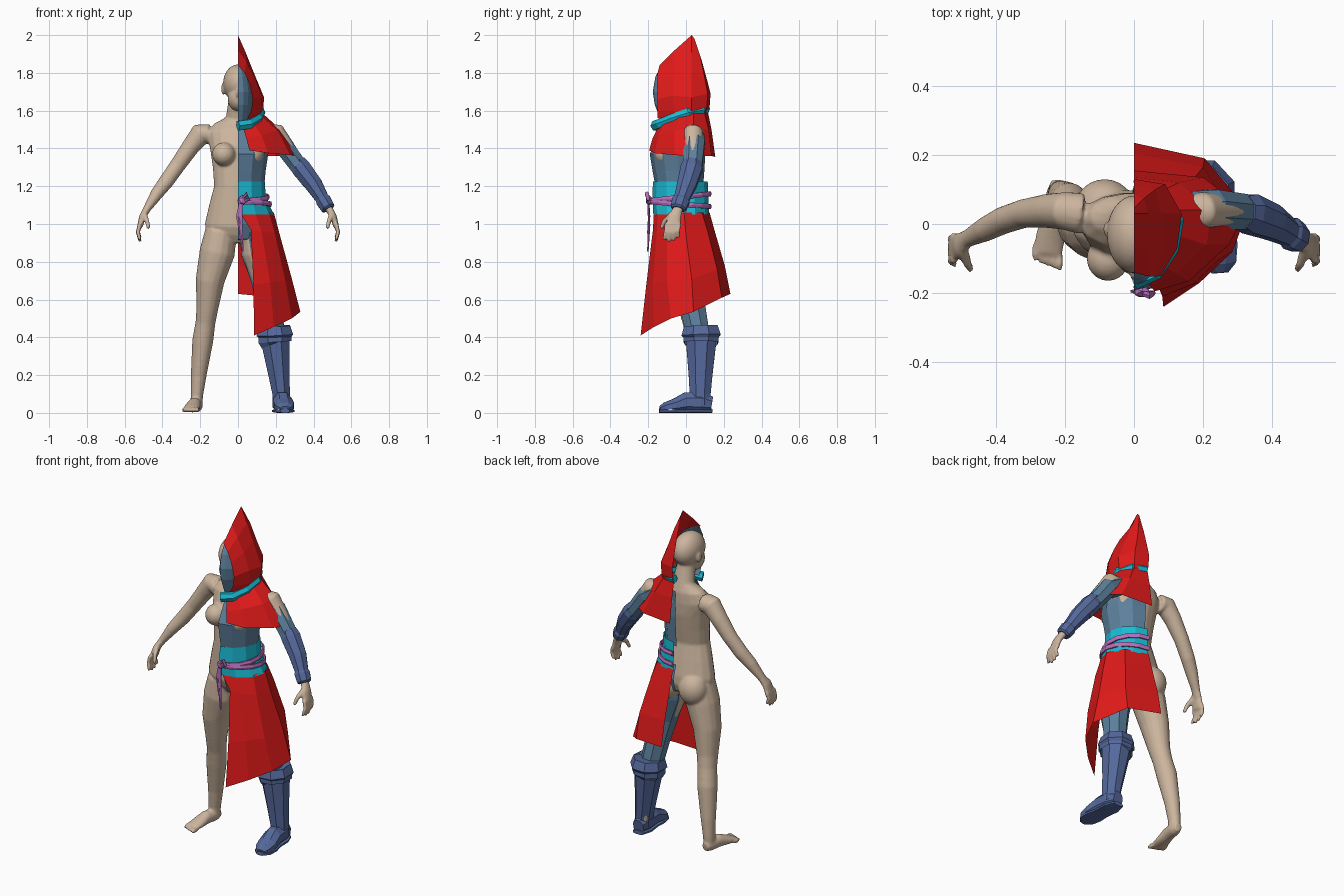
import bpy, bmesh
from math import sin, cos, pi
from mathutils import Vector, Matrix

X, Y, Z = Vector((1, 0, 0)), Vector((0, 1, 0)), Vector((0, 0, 1))


def material(name, rgb):
    m = bpy.data.materials.new(name)
    m.diffuse_color = (*rgb, 1)
    return m


SKIN = material("skin", (0.60, 0.46, 0.34))
RED = material("red_cloth", (0.75, 0.01, 0.01))
SLATE = material("slate_cloth", (0.11, 0.22, 0.34))
NAVY = material("navy_leather", (0.09, 0.14, 0.33))
CYAN = material("cyan_cloth", (0.01, 0.50, 0.66))
PINK = material("violet_cord", (0.50, 0.17, 0.52))


def add_grid(bm, rows, closed=False, caps=False):
    vs = [[bm.verts.new(p) for p in r] for r in rows]
    n = len(rows[0])
    for a, b in zip(vs, vs[1:]):
        for i in range(n if closed else n - 1):
            j = (i + 1) % n
            bm.faces.new((a[i], a[j], b[j], b[i]))
    if caps:
        bm.faces.new(vs[0])
        bm.faces.new(vs[-1])


def rings(path, n, ref, floor=False):
    """Elliptical rings square to a path of (x, y, z, radius along ref, other radius)."""
    pts = [Vector(p[:3]) for p in path]
    out = []
    for i, p in enumerate(path):
        t = (pts[min(i + 1, len(pts) - 1)] - pts[max(i - 1, 0)]).normalized()
        u = (ref - t * ref.dot(t)).normalized()
        v = t.cross(u)
        ring = []
        for k in range(n):
            a = 2 * pi * (k + 0.5) / n
            q = pts[i] + u * (p[3] * cos(a)) + v * (p[-1] * sin(a))
            if floor:
                q.z = max(q.z, 0)
            ring.append(q)
        out.append(ring)
    return out


def half_shell(levels, n, tilt=0, end=pi / 2):
    """Half ellipses on the +x side, from front to back: (z, rx, centre y, ry)."""
    out = []
    for z, rx, cy, ry in levels:
        angles = [-pi / 2 + (end + pi / 2) * k / n for k in range(n + 1)]
        out.append([(rx * cos(a), cy + ry * sin(a), z + tilt * sin(a)) for a in angles])
    return out


def finish(name, bm, mat, weld=True):
    if weld:
        bmesh.ops.remove_doubles(bm, verts=bm.verts, dist=1e-4)
    bmesh.ops.recalc_face_normals(bm, faces=bm.faces)
    mid = sum((v.co for v in bm.verts), Vector()) / len(bm.verts)
    if sum(f.normal.dot(f.calc_center_median() - mid) * f.calc_area() for f in bm.faces) < 0:
        bmesh.ops.reverse_faces(bm, faces=bm.faces)
    me = bpy.data.meshes.new(name)
    bm.to_mesh(me)
    bm.free()
    me.materials.append(mat)
    ob = bpy.data.objects.new(name, me)
    bpy.context.collection.objects.link(ob)
    return ob


def shell(name, rows, mat):
    bm = bmesh.new()
    add_grid(bm, rows)
    return finish(name, bm, mat)


def tube(name, path, n, ref, mat, caps=True, floor=False):
    bm = bmesh.new()
    add_grid(bm, rings(path, n, ref, floor), True, caps)
    return finish(name, bm, mat)


# Body: overlapping closed forms fused by a voxel remesh
body = bmesh.new()


def ball(c, r):
    bmesh.ops.create_uvsphere(body, u_segments=24, v_segments=16, radius=1,
                              matrix=Matrix.Translation(c) @ Matrix.Diagonal((*r, 1)))


def limb(path, ref, s):
    add_grid(body, rings([(p[0] * s, *p[1:]) for p in path], 16, ref), True, True)


TORSO = [(0, 0, .90, .10, .07), (0, 0, .95, .17, .10), (0, -.01, 1.0, .178, .11),
         (0, -.02, 1.1, .155, .10), (0, -.03, 1.2, .128, .09), (0, -.02, 1.3, .135, .095),
         (0, -.01, 1.4, .15, .10), (0, .01, 1.48, .165, .085), (0, .025, 1.53, .13, .065),
         (0, .02, 1.565, .065, .055), (0, -.005, 1.66, .05, .053)]
LEG = [(.09, -.005, .96, .085, .095), (.11, -.005, .85, .095, .10), (.148, .005, .7, .077, .085),
       (.163, .025, .55, .058, .064), (.172, .04, .48, .053, .058), (.187, .06, .38, .056, .06),
       (.208, .082, .2, .042, .045), (.218, .088, .09, .033, .038), (.22, .085, .03, .032, .036)]
FOOT = [(.217, .125, .035, .022, .025), (.22, .09, .04, .034, .038), (.232, .02, .042, .036, .038),
        (.243, -.04, .028, .043, .026), (.249, -.085, .02, .043, .017)]
ARM = [(.15, .03, 1.475, .06, .055), (.2, .038, 1.475, .055, .06), (.25, .038, 1.41, .05, .048),
       (.32, .03, 1.31, .042, .042), (.38, .01, 1.225, .04, .04), (.43, -.015, 1.16, .036, .034),
       (.482, -.042, 1.08, .026, .021), (.505, -.06, 1.04, .036, .018), (.52, -.07, .985, .042, .015)]
limb(TORSO, X, 1)
ball((0, -.03, 1.745), (.079, .113, .1))
ball((0, -.08, 1.665), (.055, .068, .068))
ball((0, -.145, 1.69), (.011, .018, .022))
for s in (-1, 1):
    limb(LEG, X, s)
    limb(FOOT, X, s)
    limb(ARM, Y, s)
    ball((.075 * s, -.1, 1.37), (.062, .065, .062))
    ball((.085 * s, .05, .94), (.085, .08, .095))
    ball((.078 * s, -.015, 1.715), (.011, .02, .032))
    for k in range(5):  # toes
        x = .215 + .018 * k
        ball((x * s, -.108 + .007 * k, .016), (.0105 - .0005 * k, .03, .014))
    for k in range(4):  # fingers
        y, drop = -.102 + .022 * k, (.075, .085, .08, .062)[k]
        limb([(.52, y, 1.0, .012), (.53, y - .006, .99 - drop * .45, .011),
              (.518, y - .016 + .004 * k, .99 - drop, .009)], Y, s)
    limb([(.495, -.075, 1.05, .016), (.482, -.115, 1.015, .013), (.472, -.132, .975, .010)], Y, s)
figure = finish("body", body, SKIN, weld=False)
mod = figure.modifiers.new("fuse", 'REMESH')
mod.mode, mod.voxel_size, mod.use_smooth_shade = 'VOXEL', .007, True
mod = figure.modifiers.new("soften", 'SMOOTH')
mod.factor, mod.iterations = .5, 5

# Hood: strips from the face opening to the back centre line
shell("hood", [
    [(0, -.14, 1.84), (.035, -.15, 1.80), (.062, -.153, 1.74), (.078, -.15, 1.66), (.07, -.15, 1.6), (.05, -.15, 1.56)],
    [(0, -.06, 1.92), (.045, -.07, 1.86), (.088, -.07, 1.78), (.125, -.07, 1.68), (.122, -.06, 1.6), (.11, -.07, 1.55)],
    [(0, .03, 2.0), (.04, .03, 1.91), (.08, .03, 1.81), (.138, .03, 1.67), (.133, .03, 1.6), (.13, .03, 1.57)],
    [(0, .045, 1.98), (.03, .075, 1.89), (.062, .1, 1.77), (.09, .115, 1.69), (.088, .11, 1.62), (.08, .1, 1.58)],
    [(0, .055, 1.95), (0, .085, 1.86), (0, .115, 1.75), (0, .13, 1.69), (0, .125, 1.62), (0, .11, 1.58)]], RED)

# Face veil
shell("veil", half_shell([(1.84, .045, -.04, .09), (1.78, .07, -.04, .122), (1.7, .085, -.04, .136),
                          (1.63, .08, -.04, .125), (1.54, .065, -.03, .1)], 5, end=.2), SLATE)

# Scarf roll around the neck
tube("scarf", [(0, -.165, 1.52, .029, .025), (.06, -.14, 1.53, .027, .024), (.108, -.07, 1.56, .026, .022),
               (.125, .01, 1.59, .026, .02), (.085, .085, 1.605, .025, .02), (0, .108, 1.61, .025, .02)], 6, Z, CYAN)

# Shoulder cape
shell("cape", [
    [(.03, -.155, 1.5), (.08, -.12, 1.535), (.115, -.03, 1.58), (.12, .04, 1.595), (.08, .095, 1.6), (0, .115, 1.6)],
    [(.045, -.178, 1.45), (.125, -.145, 1.47), (.21, -.06, 1.495), (.225, .04, 1.5), (.13, .12, 1.5), (0, .135, 1.5)],
    [(.06, -.195, 1.39), (.16, -.165, 1.375), (.275, -.06, 1.365), (.325, .04, 1.36), (.2, .135, 1.36), (0, .155, 1.355)]], RED)

# Shirt and sleeve
shell("shirt", half_shell([(1.19, .138, -.035, .125), (1.28, .146, -.04, .137), (1.37, .16, -.045, .147),
                           (1.46, .17, -.025, .12), (1.53, .12, 0, .1)], 6), SLATE)
tube("sleeve", [(.16, .035, 1.47, .065, .06), (.23, .042, 1.43, .062, .055), (.31, .035, 1.32, .056, .05),
                (.38, .015, 1.225, .05, .046)], 8, Y, SLATE)

# Forearm guard with wrist cuff
tube("bracer", [(.315, .035, 1.33, .05, .045), (.335, .03, 1.295, .062, .056), (.4, .005, 1.21, .055, .05),
                (.455, -.028, 1.12, .041, .036)], 8, Y, NAVY)
tube("bracer_cuff", [(.444, -.022, 1.135, .042, .037), (.453, -.027, 1.123, .05, .044),
                     (.476, -.04, 1.085, .045, .04), (.48, -.042, 1.078, .034, .03)], 8, Y, NAVY)

# Waist sash
shell("sash", half_shell([(1.225, .142, -.03, .145), (1.14, .147, -.03, .148), (1.05, .19, -.025, .148)], 6), CYAN)


# Cord belts, knot and hanging ends
def belt(name, z, rx, tilt):
    arc = half_shell([(z, rx, -.03, .158)], 8, tilt)[0]
    tube(name, [(*p, .015, .008) for p in arc], 6, Z, PINK)


belt("upper_belt", 1.142, .16, .018)
belt("lower_belt", 1.105, .172, -.012)
bm = bmesh.new()
bmesh.ops.create_icosphere(bm, subdivisions=1, radius=1,
                           matrix=Matrix.Translation((.022, -.195, 1.125)) @ Matrix.Diagonal((.026, .02, .028, 1)))
finish("belt_knot", bm, PINK)
for i, (x, z) in enumerate(((.025, .855), (.012, .95))):
    tube("belt_end_%d" % (i + 1), [(.018, -.2, 1.13, .009, .005), (x - .012, -.195, (1.13 + z) / 2, .012, .006),
                                   (x, -.202, z, .005, .004)], 6, X, PINK)
tube("belt_loop", [(.02, -.2, 1.13, .006), (.045, -.207, 1.16, .012), (.055, -.2, 1.13, .009), (.02, -.2, 1.115, .006)],
     6, Y, PINK)

# Split skirt, long at the front corner
shell("skirt", [
    [(.01, -.17, 1.06), (.09, -.15, 1.06), (.165, -.09, 1.06), (.19, -.01, 1.06), (.135, .085, 1.06), (0, .125, 1.06)],
    [(.068, -.175, .97), (.125, -.155, .96), (.195, -.1, .95), (.222, 0, .94), (.16, .115, .96), (0, .15, .97)],
    [(.082, -.21, .68), (.17, -.175, .69), (.25, -.1, .7), (.285, .03, .71), (.2, .165, .76), (0, .205, .78)],
    [(.085, -.24, .41), (.19, -.17, .455), (.285, -.08, .5), (.33, .04, .535), (.205, .19, .61), (0, .235, .63)]], RED)

# Trousers
shell("trouser_seat", half_shell([(1.08, .165, -.02, .115), (1.0, .182, -.005, .125), (.92, .12, 0, .1),
                                  (.905, .02, 0, .03)], 6), SLATE)
tube("trouser_leg", [(.1, 0, .97, .095, .11), (.115, 0, .85, .1, .11), (.15, .01, .7, .085, .093),
                     (.166, .035, .56, .068, .073), (.182, .055, .46, .066, .068), (.195, .07, .38, .06, .062)],
     8, X, SLATE)

# Boot: shaft, turned cuff, foot and sole
tube("boot_shaft", [(.195, .08, .43, .08, .086), (.198, .08, .37, .08, .086), (.217, .077, .2, .06, .068),
                    (.229, .075, .1, .05, .06), (.232, .075, .04, .05, .06)], 8, X, NAVY)
tube("boot_cuff", [(.198, .08, .37, .084, .092), (.196, .08, .375, .094, .1), (.196, .08, .4, .094, .1),
                   (.195, .08, .412, .104, .112), (.193, .078, .46, .088, .096), (.193, .078, .45, .068, .074)],
     8, X, NAVY, caps=False)
tube("boot_foot", [(.228, .135, .045, .035, .045), (.231, .08, .055, .053, .062), (.237, .0, .055, .053, .058),
                   (.243, -.06, .038, .058, .04), (.247, -.11, .028, .05, .03), (.249, -.137, .02, .026, .016)],
     8, X, NAVY, floor=True)
tube("boot_sole", [(.228, .138, .01, .035, .014), (.231, .08, .01, .056, .014), (.237, 0, .01, .052, .014),
                   (.243, -.06, .01, .062, .014), (.247, -.115, .01, .053, .014), (.249, -.142, .01, .026, .014)],
     8, X, NAVY, floor=True)
